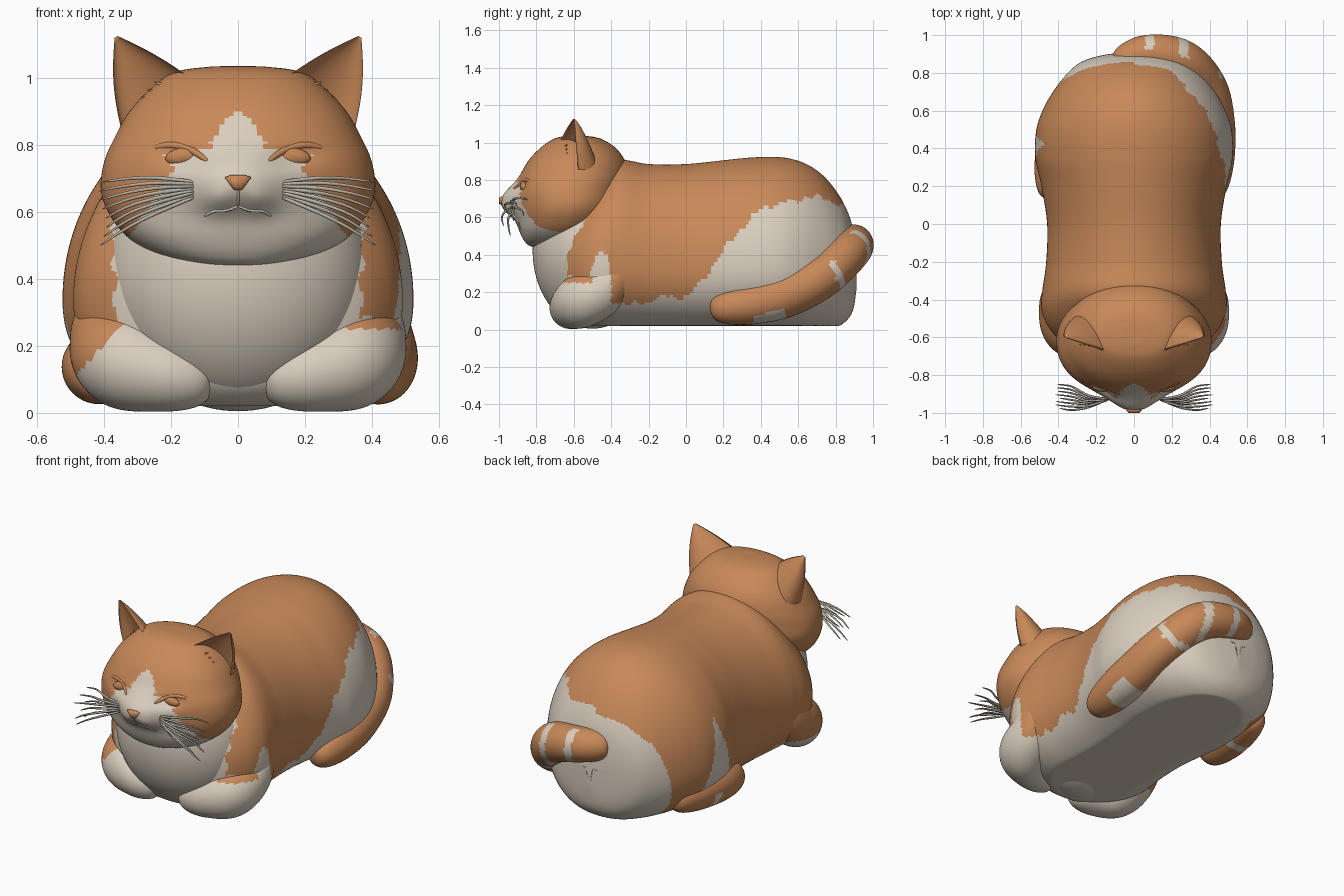
import bpy, bmesh
from math import sin, cos, pi, sqrt, exp
from mathutils import Vector, Matrix

cube = bpy.data.objects.get("Cube")
if cube:
    bpy.data.objects.remove(cube, do_unlink=True)


def material(name, rgb):
    m = bpy.data.materials.new(name)
    m.use_nodes = True
    m.diffuse_color = (*rgb, 1)
    m.node_tree.nodes["Principled BSDF"].inputs["Base Color"].default_value = (*rgb, 1)
    return m


ORANGE = material("orange_fur", (0.58, 0.25, 0.10))
WHITE = material("white_fur", (0.70, 0.62, 0.52))
EYE = material("amber_eye", (0.55, 0.235, 0.09))
WHISKER = material("whisker_grey", (0.48, 0.44, 0.37))


def spline(table, t):
    """Smooth row of a table at t in 0..1."""
    f = min(max(t, 0), 1) * (len(table) - 1)
    i = min(int(f), len(table) - 2)
    u = f - i
    p = [table[min(max(i + k, 0), len(table) - 1)] for k in (-1, 0, 1, 2)]
    return [b + 0.5 * u * (c - a + u * (2*a - 5*b + 4*c - d + u * (3*(b - c) + d - a)))
            for a, b, c, d in zip(*p)]


def lerp(table, v):
    """Straight interpolation of (key, value) pairs."""
    if v <= table[0][0]:
        return table[0][1]
    for (a, p), (b, q) in zip(table, table[1:]):
        if v <= b:
            return p + (q - p) * (v - a) / (b - a)
    return table[-1][1]


def round_box(angle, power):
    """Point on a unit superellipse."""
    c, s = cos(angle), sin(angle)
    k = (abs(c) ** power + abs(s) ** power) ** (-1 / power)
    return c * k, s * k


def finish(name, bm, mats, white=None):
    bmesh.ops.recalc_face_normals(bm, faces=bm.faces)
    for f in bm.faces:
        f.smooth = True
        if white and white(f.calc_center_median()):
            f.material_index = 1
    me = bpy.data.meshes.new(name)
    bm.to_mesh(me)
    bm.free()
    for m in mats:
        me.materials.append(m)
    bpy.context.collection.objects.link(bpy.data.objects.new(name, me))


def loft(name, rings, mats, white=None):
    bm = bmesh.new()
    rows = [[bm.verts.new(p) for p in r] for r in rings]
    n = len(rows[0])
    for a, b in zip(rows, rows[1:]):
        for i in range(n):
            bm.faces.new((a[i], a[(i + 1) % n], b[(i + 1) % n], b[i]))
    bm.faces.new(rows[0])
    bm.faces.new(rows[-1])
    finish(name, bm, mats, white)


def tube(name, path, mats, white=None, rings=60, sides=40, power=7):
    """Round-ended tube through (x, y, z, radius) points."""
    out = []
    for k in range(rings + 1):
        s = 0.5 - 0.499 * cos(pi * k / rings)
        x, y, z, r = spline(path, s)
        ahead, behind = spline(path, s + 0.01), spline(path, s - 0.01)
        d = (Vector(ahead[:3]) - Vector(behind[:3])).normalized()
        side = d.cross(Vector((0, 0, 1))).normalized()
        up = side.cross(d)
        r *= sqrt(max(1 - abs(2 * s - 1) ** power, 0.0004))
        out.append([Vector((x, y, z)) + r * (cos(a) * side + sin(a) * up)
                    for a in (2 * pi * i / sides for i in range(sides))])
    loft(name, out, mats, white)


def ball(name, centre, radii, mats, white=None, detail=4, turn=0):
    bm = bmesh.new()
    mat = Matrix.Translation(centre) @ Matrix.Rotation(turn, 4, "Y") @ Matrix.Diagonal((*radii, 1))
    bmesh.ops.create_icosphere(bm, subdivisions=detail, radius=1, matrix=mat)
    finish(name, bm, mats, white)


FUR = (ORANGE, WHITE)

# Height of the white fur along each flank
left_edge = [(-.54, .27), (-.46, .41), (-.42, .4), (-.385, .15), (-.3, .13),
             (-.1, .18), (.02, .18), (.1, .28), (.2, .42), (.3, .55), (.42, .66),
             (.55, .68), (.65, .71), (.75, .7), (.85, .66), (.9, .6)]
right_edge = [(-.5, .2), (-.3, .12), (0, .1), (.2, .2), (.32, .26), (.43, .6),
              (.51, .25), (.56, .05), (.68, .05), (.74, .35), (.79, .54), (.86, .63), (.9, .62)]


def body_white(p):
    if p.y < -.54 and abs(p.x) < .37 + .01 * sin(60 * p.z) or p.z < .05:
        return True
    wobble = .012 * sin(38 * p.y) + .008 * sin(90 * p.y + 1)
    return p.z < lerp(left_edge if p.x > 0 else right_edge, p.y) + wobble


# Body: y, half width, top, bottom
body = [(-.72, .02, .40, .30), (-.70, .20, .50, .12), (-.64, .36, .62, .04), (-.55, .45, .74, .01),
        (-.45, .49, .84, -.01), (-.35, .485, .905, -.02), (-.2, .465, .885, -.02),
        (0, .46, .885, -.02), (.2, .49, .905, -.02), (.35, .522, .92, -.02), (.5, .517, .922, -.02),
        (.62, .475, .895, -.02), (.72, .415, .835, -.01), (.8, .35, .745, .01),
        (.86, .275, .64, .05), (.895, .16, .52, .11), (.912, .02, .30, .22)]


def body_ring(t, n=160):
    y, w, top, low = spline(body, t)
    mid, ring = .34, []
    for i in range(n):
        upper = i < n / 2
        c, s = round_box(2 * pi * i / n, 2 if upper else 2.25)
        ring.append((w * c, y, mid + (top - mid) * s if upper else max(mid + (mid - low) * s, .02)))
    return ring


loft("body", [body_ring(i / 180) for i in range(181)], FUR, body_white)
ball("chest", (0, -.5, .42), (.395, .32, .415), FUR, lambda p: abs(p.x) < .37 or p.z < .2, 5)

# Head: height, half width, front, back
head = [(.435, .03, -.76, -.68), (.445, .14, -.83, -.58), (.475, .25, -.865, -.48),
        (.53, .335, -.89, -.41), (.60, .388, -.90, -.36), (.67, .41, -.905, -.33),
        (.75, .40, -.905, -.32), (.82, .37, -.885, -.31), (.90, .325, -.845, -.325),
        (.97, .26, -.78, -.375), (1.018, .19, -.71, -.45), (1.034, .09, -.65, -.52), (1.036, .02, -.61, -.58)]
blaze = [(.44, .36), (.5, .335), (.6, .28), (.66, .235), (.72, .2), (.75, .2), (.775, .225),
         (.792, .085), (.85, .055), (.915, 0)]
FACE = 2.25


def bump(x, z):
    """Forward bulge of the muzzle, less the eye hollows."""
    b = .08 * exp(-(x / .15) ** 2 - ((z - .69) / .085) ** 2)
    for s in (1, -1):
        b += .018 * exp(-((x - s * .06) / .05) ** 2 - ((z - .635) / .04) ** 2)
        b -= .022 * exp(-((x - s * .16) / .07) ** 2 - ((z - .765) / .03) ** 2)
    return b


def face_y(x, z):
    w, f, b = (lerp([(r[0], r[k]) for r in head], z) for k in (1, 2, 3))
    return (f + b) / 2 - (b - f) / 2 * max(1 - abs(x / w) ** FACE, 0) ** (1 / FACE) - bump(x, z)


def head_ring(t, n=160):
    z, w, f, b = spline(head, t)
    ring = []
    for i in range(n):
        back = i < n / 2
        c, s = round_box(2 * pi * i / n, 2 if back else FACE)
        ring.append((w * c, (f + b) / 2 + (b - f) / 2 * s - (0 if back else bump(w * c, z)), z))
    return ring


def head_white(p):
    edge = lerp(blaze, p.z) + .006 * sin(110 * p.z)
    return p.y < -.6 and abs(p.x) < edge and p.z < .915


loft("head", [head_ring(i / 150) for i in range(151)], FUR, head_white)


# Nose and mouth
def nose_ring(y, k):
    return [(k * x, y, .69 + k * z) for x, z in
            ((-.04, .014), (-.02, .021), (.02, .021), (.04, .014), (.012, -.024), (-.012, -.024))]


loft("nose", [nose_ring(-.95, 1), nose_ring(-.988, 1), nose_ring(-1, .7)], (ORANGE,))


def line_on_face(name, points, r, mat):
    tube(name, [(x, face_y(x, z) - .001, z, r) for x, z in points], (mat,), None, 16, 8)


line_on_face("mouth_cleft", [(0, .672), (.001, .645), (0, .618)], .004, WHITE)


# Foreleg colour: the left leg is whiter than the right one
def left_leg_white(p):
    return p.z < (.29 + .6 * (p.y + .6) if p.y < -.4 else .14) and not (p.x > .32 and .25 < p.z < .3 and p.y < -.5)


def right_leg_white(p):
    return p.z < .12 or p.y < -.5 and p.z < .27 and p.x > -.36 - .9 * (.25 - p.z)


for s, side in ((1, "left"), (-1, "right")):
    line_on_face(side + "_lip", [(0, .618), (s * .035, .605), (s * .07, .603), (s * .1, .588)], .004, WHITE)

    # Eye under a frowning lid
    ball(side + "_eye", (s * .16, face_y(s * .16, .766) + .008, .766), (.058, .024, .028), (EYE,), None, 3, s * .12)
    lid = [(.26, .79), (.2, .8), (.145, .788), (.09, .752)]
    tube(side + "_eyelid", [(s * x, face_y(x, z) + .004, z, .011) for x, z in lid], (ORANGE,), None, 24, 14, 3)

    # Hollow ear: crescent sections shrinking to the tip
    outer, inner = Vector((s * .345, -.575, .83)), Vector((s * .10, -.69, .97))
    tip = Vector((s * .368, -.6, 1.13))
    rings = []
    for k in range(25):
        t = .97 * k / 24
        a, b = outer.lerp(tip, t), inner.lerp(tip, t)
        a.x += s * .015 * sin(pi * t)
        b.z += .012 * sin(pi * t)
        ring = []
        for i in range(40):
            u, v = cos(2 * pi * i / 40), sin(2 * pi * i / 40)
            depth = (.15 if v > 0 else -.085) * v * (1 - t) ** .8
            ring.append((a + b) / 2 + (b - a) / 2 * u + Vector((0, depth, 0)))
        rings.append(ring)
    loft(side + "_ear", rings, (ORANGE,))

    # Tufts of fur in the ear opening
    for k in range(3):
        x, z = .205 + .02 * k, .975 - .022 * k
        tube(f"{side}_ear_tuft_{k + 1}", [(s * (x - .02), -.655, z - .04, .016), (s * x, -.655, z - .01, .014),
                                          (s * (x + .045), -.635, z + .015, .001)], (ORANGE,), None, 12, 8, 20)

    # Whiskers fanning from the muzzle
    for k in range(8):
        f = k / 7
        z0, z1 = .69 - .045 * f, .69 - .19 * f
        y0, y1 = face_y(.13, z0) + .005, -.85 - .125 * ((k * 3) % 8) / 7
        tube(f"{side}_whisker_{k + 1}",
             [(s * .13, y0, z0, .007), (s * .24, (y0 + y1) / 2 - .02, z0 * .6 + z1 * .4 + .012, .0065),
              (s * .33, y1 - .01, z0 * .3 + z1 * .7 + .01, .005), (s * (.405 + .012 * sin(k)), y1, z1, .003)],
             (WHISKER,), None, 16, 6)

    # Foreleg folded under the chest
    leg = [(.34, -.30, .44, .07), (.36, -.35, .33, .11), (.368, -.44, .22, .135), (.335, -.555, .155, .145),
           (.22, -.615, .118, .118), (.07, -.625, .098, .1)]
    tube(side + "_foreleg", [(s * x, y, z, r) for x, y, z, r in leg], FUR,
         left_leg_white if s > 0 else right_leg_white, 100, 64)

# Hind foot tucked under the right flank
tube("right_hind_foot", [(-.35, .64, .14, .09), (-.395, .46, .14, .108), (-.415, .3, .138, .112),
                         (-.41, .13, .13, .1)], FUR, lambda p: .4 < p.y < .45 and p.z < .14)


# Tail wrapped round the left flank
def tail_white(p):
    return (.79 < p.y + .45 * (p.z - .3) < .83 and p.x > .3 and p.z < .37
            or .24 < p.x < .29 and p.y > .88 or .06 < p.x < .105 and p.y > .92
            or .36 < p.y < .53 and p.z < .1 + .3 * (p.y - .47))


tube("tail", [(-.1, .84, .47, .09), (.06, .9, .462, .1), (.25, .865, .41, .112), (.375, .72, .28, .117),
              (.412, .53, .187, .122), (.42, .34, .138, .112), (.41, .13, .105, .09)],
     FUR, tail_white, 140, 56, 10)
